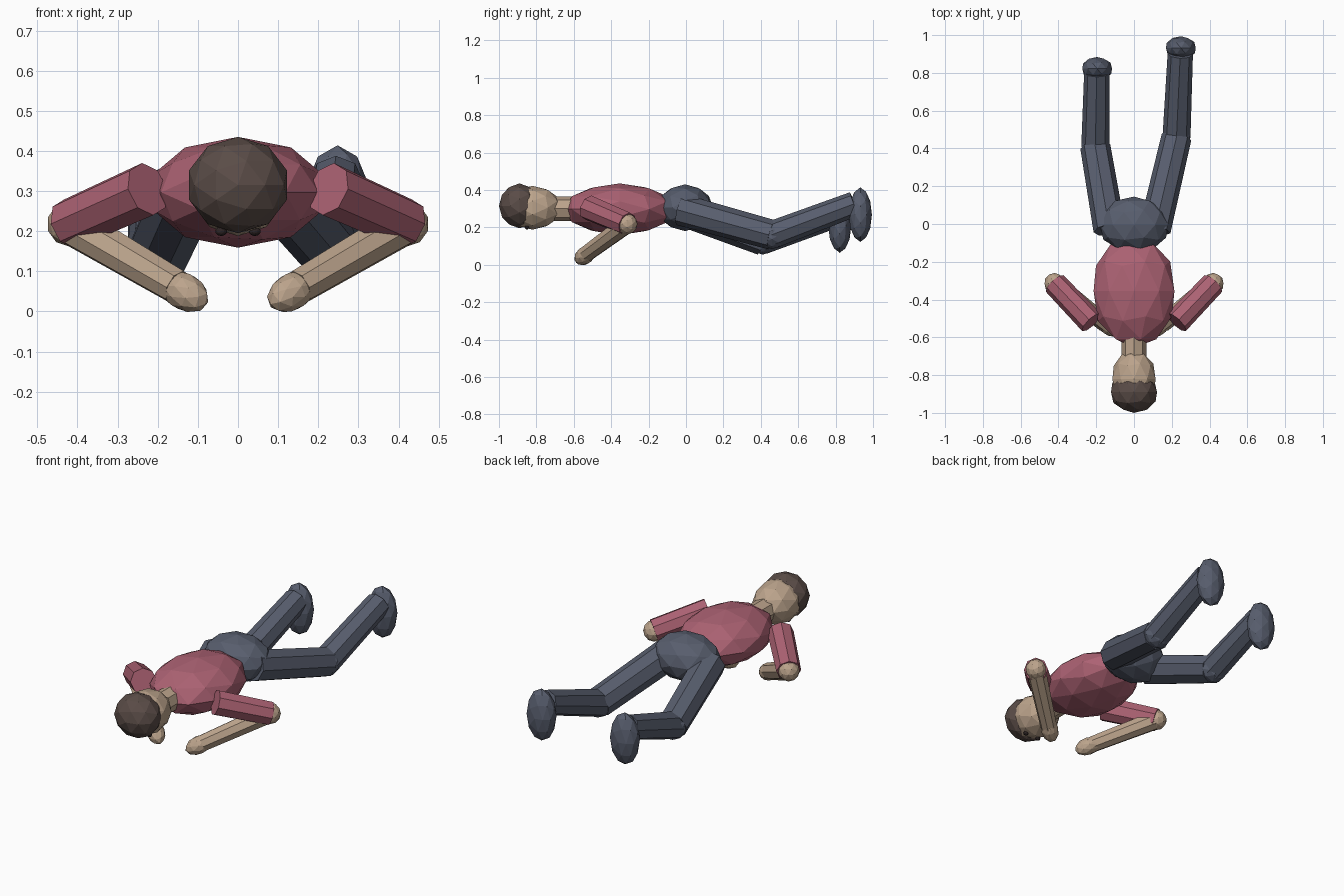
import bpy, bmesh, math
from mathutils import Matrix, Vector

cube = bpy.data.objects.get("Cube")
if cube:
    bpy.data.objects.remove(cube, do_unlink=True)


def material(name, rgb):
    lin = [((c / 255 + 0.055) / 1.055) ** 2.4 for c in rgb] + [1]
    m = bpy.data.materials.new(name)
    m.use_nodes = True
    m.diffuse_color = lin
    bsdf = m.node_tree.nodes["Principled BSDF"]
    bsdf.inputs["Base Color"].default_value = lin
    bsdf.inputs["Roughness"].default_value = 0.9
    return m


shirt = material("rose shirt", (172, 98, 115))
trousers = material("slate trousers", (88, 94, 110))
skin = material("tan skin", (188, 164, 140))
hair = material("brown hair", (90, 76, 71))
eye = material("dark eye", (45, 36, 36))

LYING = Matrix.Rotation(math.pi / 2, 4, 'X')   # body axis points along -y


def finish(name, bm, mat):
    bmesh.ops.recalc_face_normals(bm, faces=bm.faces[:])
    me = bpy.data.meshes.new(name)
    bm.to_mesh(me)
    bm.free()
    me.materials.append(mat)
    ob = bpy.data.objects.new(name, me)
    bpy.context.collection.objects.link(ob)
    return ob


def ball(name, mat, centre, size, turn=LYING):
    """Faceted ellipsoid; size is given along the turned axes."""
    bm = bmesh.new()
    bmesh.ops.create_icosphere(bm, subdivisions=2, radius=1)
    scale = Matrix.Diagonal((*size, 1))
    bm.transform(Matrix.Translation(centre) @ turn @ scale)
    return finish(name, bm, mat)


def limb(name, mat, a, b, r1, r2):
    """Eight-sided tapered tube from a to b."""
    a, b = Vector(a), Vector(b)
    bm = bmesh.new()
    bmesh.ops.create_cone(bm, cap_ends=True, segments=8, radius1=r1,
                          radius2=r2, depth=(b - a).length)
    turn = (b - a).to_track_quat('Z', 'Y').to_matrix().to_4x4()
    bm.transform(Matrix.Translation((a + b) / 2) @ turn)
    return finish(name, bm, mat)


# Trunk and head
ball("torso", shirt, (0, -0.355, 0.297), (0.225, 0.138, 0.30))
ball("pelvis", trousers, (0, -0.005, 0.305), (0.19, 0.125, 0.15))
limb("neck", skin, (0, -0.72, 0.30), (0, -0.58, 0.30), 0.065, 0.065)
ball("head", skin, (0, -0.82, 0.305), (0.12, 0.117, 0.155))
ball("hair_cap", hair, (0, -0.89, 0.315), (0.128, 0.12, 0.11))

# Arms and eyes, mirrored
for side, s in (("left", 1), ("right", -1)):
    shoulder = (s * 0.225, -0.52, 0.305)
    elbow = (s * 0.42, -0.315, 0.218)
    wrist = (s * 0.15, -0.53, 0.06)
    limb(side + "_upper_arm", shirt, shoulder, elbow, 0.068, 0.064)
    ball(side + "_elbow", skin, elbow, (0.056, 0.056, 0.056))
    limb(side + "_forearm", skin, elbow, wrist, 0.052, 0.045)
    aim = (Vector(wrist) - Vector(elbow)).to_track_quat('Z', 'Y')
    ball(side + "_hand", skin, (s * 0.135, -0.54, 0.05),
         (0.047, 0.047, 0.075), aim.to_matrix().to_4x4())
    ball(side + "_eye", eye, (s * 0.042, -0.85, 0.2), (0.015, 0.012, 0.012))

# Legs: hip, knee, ankle and foot centre differ per side
legs = (
    ("left", (0.11, -0.03, 0.295), (0.225, 0.46, 0.16),
     (0.245, 0.90, 0.325), (0.248, 0.932, 0.268)),
    ("right", (-0.13, -0.03, 0.295), (-0.205, 0.41, 0.13),
     (-0.197, 0.80, 0.265), (-0.195, 0.822, 0.21)),
)
for side, hip, knee, ankle, foot in legs:
    limb(side + "_thigh", trousers, hip, knee, 0.085, 0.08)
    ball(side + "_knee", trousers, knee, (0.076, 0.076, 0.076))
    limb(side + "_shin", trousers, knee, ankle, 0.074, 0.067)
    ball(side + "_shoe", trousers, foot, (0.083, 0.146, 0.062))
